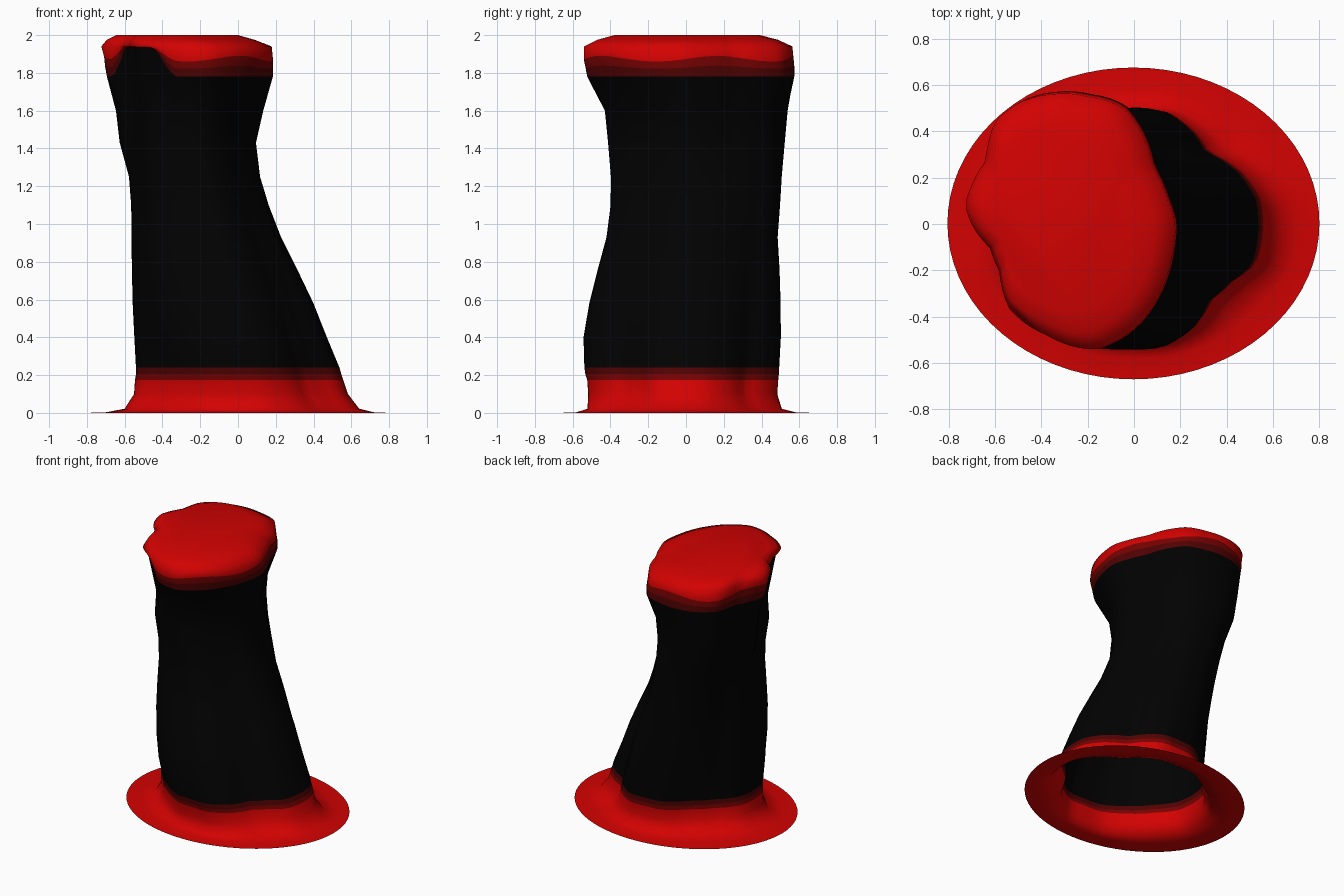
import bpy, math
from math import radians, cos, sin, pi

default = bpy.data.objects.get("Cube")
if default:
    bpy.data.objects.remove(default)


def material(name, color):
    m = bpy.data.materials.new(name)
    m.use_nodes = True
    m.diffuse_color = (*color, 1)
    m.node_tree.nodes["Principled BSDF"].inputs["Base Color"].default_value = (*color, 1)
    return m


RED = material("bright red", (0.65, 0.0005, 0.0005))
DEEP = material("deep red", (0.18, 0.0005, 0.0005))
DARK = material("dark red", (0.08, 0.0005, 0.0005))
BLACK = material("black", (0.0004, 0.0004, 0.0004))
SEGMENTS = 72

# Outlines of the tube seen from above: lobed foot and lopsided head
FOOT = [(0, -0.53), (0.12, -0.53), (0.25, -0.45), (0.33, -0.32), (0.42, -0.24), (0.51, -0.17),
        (0.54, -0.04), (0.53, 0.12), (0.45, 0.24), (0.31, 0.33), (0.25, 0.42), (0.13, 0.51),
        (0, 0.51), (-0.12, 0.5), (-0.27, 0.38), (-0.4, 0.26), (-0.52, 0.12),
        (-0.54, 0), (-0.52, -0.16), (-0.42, -0.29), (-0.28, -0.43), (-0.14, -0.52)]
HEAD = [(-0.73, 0.09), (-0.64, 0.28), (-0.6, 0.45), (-0.5, 0.53), (-0.35, 0.57), (-0.2, 0.56),
        (-0.04, 0.51), (0.04, 0.4), (0.09, 0.25), (0.15, 0.12), (0.19, 0), (0.18, -0.1),
        (0.13, -0.28), (0.03, -0.43), (-0.15, -0.54), (-0.37, -0.48), (-0.54, -0.36),
        (-0.58, -0.2), (-0.62, -0.1), (-0.7, 0)]


def radial_profile(points):
    """Turn an outline into a radius for each angle, scaled to a unit box."""
    xs, ys = zip(*points)
    cx, cy = (max(xs) + min(xs)) / 2, (max(ys) + min(ys)) / 2
    hx, hy = (max(xs) - min(xs)) / 2, (max(ys) - min(ys)) / 2
    unit = [((x - cx) / hx, (y - cy) / hy) for x, y in points]
    polar = sorted((math.atan2(v, u) % (2 * pi), math.hypot(u, v)) for u, v in unit)
    polar = [(polar[-1][0] - 2 * pi, polar[-1][1])] + polar + [(polar[0][0] + 2 * pi, polar[0][1])]
    radii = []
    for j in range(SEGMENTS):
        a = 2 * pi * j / SEGMENTS
        for (a0, r0), (a1, r1) in zip(polar, polar[1:]):
            if a0 <= a <= a1:
                radii.append(r0 + (r1 - r0) * (a - a0) / max(a1 - a0, 1e-6))
                break
    return radii


foot_radii, head_radii = radial_profile(FOOT), radial_profile(HEAD)


def notch(a):
    """Weight of the front notch where black climbs to the rim."""
    d = math.degrees(a)
    return max(0, min(1, (d - 184) / 12, (258 - d) / 16))


def bulge(a, degrees):
    """Weight of a swelling around one diagonal."""
    return max(0, cos(a - radians(degrees))) ** 6


def ring(z, x0, x1, y0, y1, roundness=0, edge=False, wave=0, corners=(0, 0, 0, 0)):
    """Closed ring in a box; corners swell the four diagonals, from the back left round."""
    t = max(0, min(1, (z - 0.24) / 1.54))
    pts = []
    for j in range(SEGMENTS):
        a = 2 * pi * j / SEGMENTS
        r = foot_radii[j] * (1 - t) + head_radii[j] * t
        r = r * (1 - roundness) + roundness
        r += sum(c * bulge(a, d) for c, d in zip(corners, (45, 135, 225, 315)))
        h = z + wave * sin(5 * a)
        if edge:
            h += (1.935 - h) * notch(a)
        pts.append(((x0 + x1) / 2 + r * cos(a) * (x1 - x0) / 2,
                    (y0 + y1) / 2 + r * sin(a) * (y1 - y0) / 2, h))
    return pts


def loft(name, rings, bands, cap=False):
    """Skin the rings; bands gives one material per strip."""
    n = SEGMENTS
    verts = [p for r in rings for p in r]
    faces, mats = [], []
    used = list(dict.fromkeys(bands))
    for i, band in enumerate(bands):
        for j in range(n):
            k = (j + 1) % n
            faces.append((i * n + j, i * n + k, (i + 1) * n + k, (i + 1) * n + j))
            mats.append(used.index(band))
    if cap:
        faces.append(tuple(range(len(verts) - n, len(verts))))
        mats.append(used.index(bands[-1]))
    mesh = bpy.data.meshes.new(name)
    mesh.from_pydata(verts, [], faces)
    for m in used:
        mesh.materials.append(m)
    for poly, index in zip(mesh.polygons, mats):
        poly.material_index = index
    obj = bpy.data.objects.new(name, mesh)
    bpy.context.collection.objects.link(obj)
    bpy.ops.object.select_all(action="DESELECT")
    obj.select_set(True)
    bpy.context.view_layer.objects.active = obj
    bpy.ops.object.shade_smooth_by_angle(angle=radians(110))


# Flared brim, open underneath, darkening towards the tube
foot_top = ring(0.24, -0.54, 0.535, -0.535, 0.49)
loft("flared_brim", [
    ring(0, -0.805, 0.8, -0.67, 0.675, 1),
    ring(0.003, -0.7, 0.72, -0.58, 0.58, 0.75),
    ring(0.022, -0.6, 0.64, -0.52, 0.505, 0.3),
    ring(0.1, -0.55, 0.58, -0.515, 0.48, 0.05),
    ring(0.175, -0.545, 0.555, -0.52, 0.485),
    ring(0.205, -0.54, 0.545, -0.53, 0.488),
    foot_top], [RED] * 4 + [DEEP, DARK])

# Leaning black tube
head_bottom = ring(1.78, -0.7, 0.19, -0.53, 0.57, edge=True, corners=(0, 0, 0, -0.04))
tube = [foot_top,
        ring(0.4, -0.55, 0.47, -0.54, 0.5, corners=(0, -0.02, 0.04, -0.01)),
        ring(0.58, -0.56, 0.4, -0.51, 0.5, corners=(0, -0.03, 0.08, -0.02)),
        ring(0.76, -0.565, 0.315, -0.465, 0.495, corners=(0, -0.03, 0.11, -0.03)),
        ring(0.93, -0.565, 0.23, -0.42, 0.485, corners=(0, -0.01, 0.13, -0.03)),
        ring(1.1, -0.565, 0.165, -0.4, 0.495, corners=(0, 0.02, 0.12, -0.04)),
        ring(1.25, -0.575, 0.12, -0.4, 0.5, corners=(0, 0.06, 0.1, -0.04)),
        ring(1.43, -0.62, 0.1, -0.42, 0.51, corners=(0, 0.1, 0.06, -0.07)),
        ring(1.6, -0.64, 0.145, -0.445, 0.525, corners=(-0.06, 0.1, 0, -0.12)),
        head_bottom]
loft("leaning_tube", tube, [BLACK] * (len(tube) - 1))

# Red head with a flat lid
loft("head_cap", [
    head_bottom,
    ring(1.83, -0.71, 0.19, -0.535, 0.57, edge=True, wave=0.008, corners=(0, 0, 0, -0.02)),
    ring(1.875, -0.715, 0.187, -0.54, 0.565, edge=True, wave=0.015),
    ring(1.94, -0.73, 0.18, -0.54, 0.56),
    ring(1.975, -0.7, 0.09, -0.47, 0.485),
    ring(2, -0.65, 0, -0.38, 0.39)], [DARK, DEEP, RED, RED, RED], cap=True)
